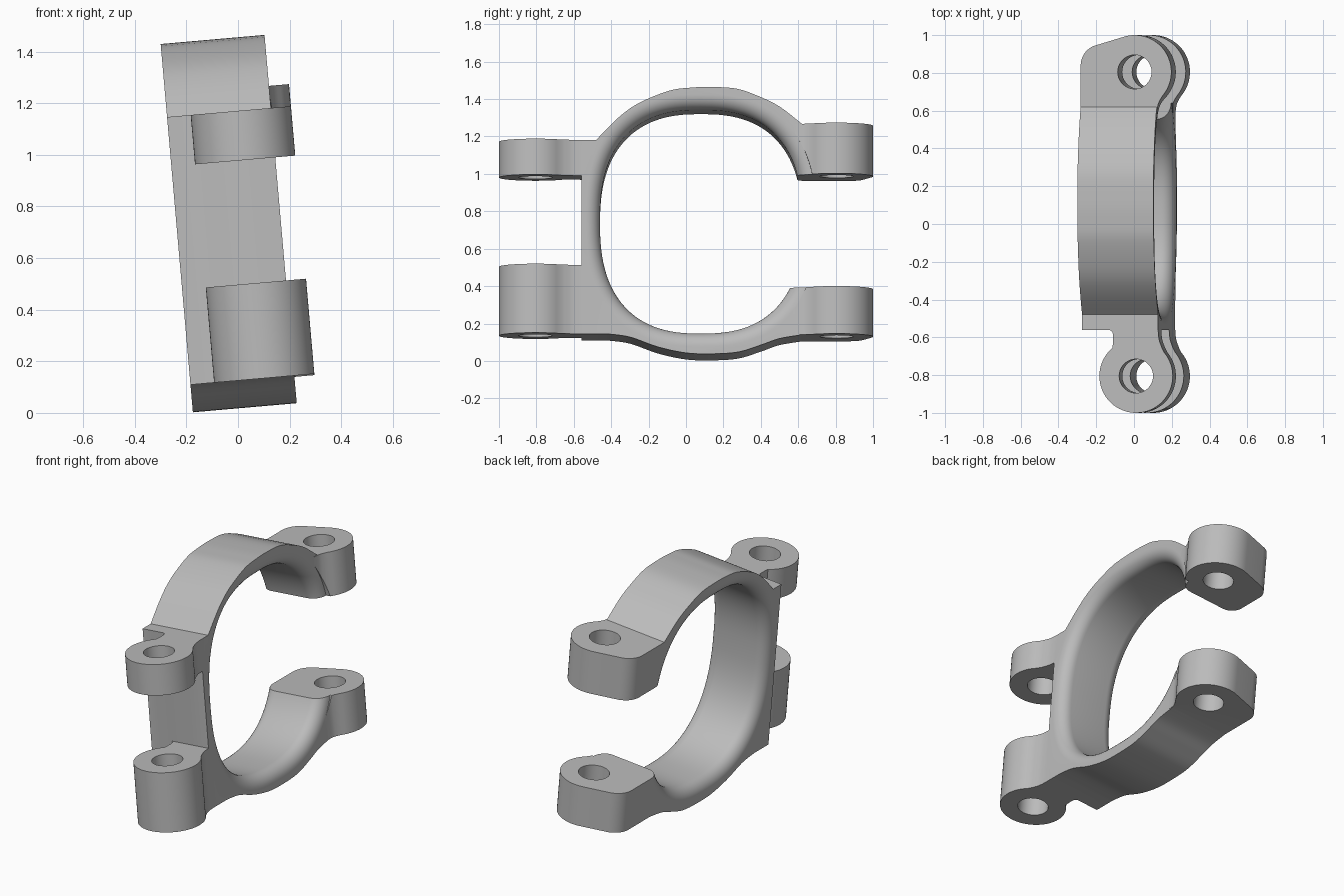
import bpy, bmesh, math
from math import cos, sin, radians, pi

if "Cube" in bpy.data.objects:
    bpy.data.objects.remove(bpy.data.objects["Cube"])

TILT = radians(-5)
LEFT, RIGHT = -0.174, 0.23          # side faces of the band
BOSS_X, BOSS_Y, BOSS_R = 0.113, 0.805, 0.195

grey = bpy.data.materials.new("plain grey")
grey.use_nodes = True
grey.diffuse_color = (0.5, 0.5, 0.5, 1)
grey.node_tree.nodes["Principled BSDF"].inputs["Base Color"].default_value = (0.5, 0.5, 0.5, 1)


def loft(name, rings):
    """Closed solid through rings that all have the same point count."""
    bm = bmesh.new()
    loops = [[bm.verts.new(p) for p in ring] for ring in rings]
    n = len(loops[0])
    for a, b in zip(loops, loops[1:]):
        for i in range(n):
            j = (i + 1) % n
            bm.faces.new((a[i], a[j], b[j], b[i]))
    bm.faces.new(loops[0])
    bm.faces.new(loops[-1])
    bmesh.ops.recalc_face_normals(bm, faces=bm.faces)
    mesh = bpy.data.meshes.new(name)
    bm.to_mesh(mesh)
    bm.free()
    mesh.materials.append(grey)
    ob = bpy.data.objects.new(name, mesh)
    bpy.context.collection.objects.link(ob)
    return ob


def plan_solid(name, outline, low, high):
    return loft(name, [[(x, y, z) for x, y in outline] for z in (low, high)])


def smooth_path(pts, steps=6):
    """Catmull-Rom curve through the points."""
    p = [pts[0]] + pts + [pts[-1]]
    out = []
    for a, b, c, d in zip(p, p[1:], p[2:], p[3:]):
        for s in range(steps):
            t = s / steps
            out.append(tuple(0.5 * (2 * q + (r - o) * t + (2 * o - 5 * q + 4 * r - e) * t * t
                                    + (3 * q - o - 3 * r + e) * t ** 3)
                             for o, q, r, e in zip(a, b, c, d)))
    return out + [pts[-1]]


def arc(cx, cy, r, start, end, n=28):
    angles = [radians(start + (end - start) * i / n) for i in range(n + 1)]
    return [(cx + r * cos(a), cy + r * sin(a)) for a in angles]


def combine(target, other, operation):
    mod = target.modifiers.new("combine", 'BOOLEAN')
    mod.object, mod.operation, mod.solver = other, operation, 'EXACT'
    graph = bpy.context.evaluated_depsgraph_get()
    graph.update()
    mesh = bpy.data.meshes.new_from_object(target.evaluated_get(graph))
    target.modifiers.clear()
    target.data = mesh
    bpy.data.objects.remove(other)


# Band: side outline with a flat front wall and an open back
top = smooth_path([(-0.48, 1.166), (-0.36, 1.287), (-0.25, 1.365), (-0.09, 1.43), (0.02, 1.446),
                   (0.13, 1.45), (0.27, 1.441), (0.39, 1.40), (0.5, 1.345), (0.62, 1.252)])
bottom = smooth_path([(0.62, 0.12), (0.5, 0.1), (0.4, 0.065), (0.28, 0.028), (0.14, 0.018),
                      (0, 0.023), (-0.15, 0.055), (-0.3, 0.108), (-0.42, 0.125)])
notch = [(0.62, 0.98), (0.4, 0.98), (0.4, 0.375), (0.62, 0.375)]
side = [(-0.56, 1.166)] + top + notch + bottom + [(-0.56, 0.125)]
bracket = loft("clamp_bracket", [[(x, y, z) for y, z in side] for x in (LEFT, RIGHT)])

# Front lugs: round bosses on a narrow neck
front = (arc(BOSS_X, -BOSS_Y, BOSS_R, 130, 400, 48)
         + smooth_path([(0.25, -0.655), (0.235, -0.61), (0.23, -0.56)], 4)
         + [(0.23, -0.51), (-0.03, -0.51)]
         + smooth_path([(-0.03, -0.56), (-0.015, -0.57), (-0.009, -0.59), (-0.01, -0.63)], 4))
# Back lugs: flush on one side, round on the other
back = (smooth_path([(0.23, 0.58), (0.237, 0.63), (0.25, 0.66)], 4)
        + arc(BOSS_X, BOSS_Y, BOSS_R, -40, 105)
        + arc(-0.064, 0.84, 0.11, 105, 180, 10) + [(LEFT, 0.58)])
for name, outline, low, high in (("upper_front_lug", front, 0.974, 1.166),
                                 ("lower_front_lug", front, 0.125, 0.495),
                                 ("upper_back_lug", back, 0.98, 1.252),
                                 ("lower_back_lug", back, 0.12, 0.375)):
    combine(bracket, plan_solid(name, outline, low, high), 'UNION')


# Bore with rounded rims on both sides
def bore_ring(x, grow, n=112):
    ring = []
    for i in range(n):
        c, s = cos(2 * pi * i / n), sin(2 * pi * i / n)
        ring.append((x, 0.08 + (0.54 + grow) * math.copysign(abs(c) ** 0.8, c),
                     0.733 + (0.60 + grow) * math.copysign(abs(s) ** 0.8, s)))
    return ring


RIM = 0.075
rim = [(RIM * sin(a), RIM * (1 - cos(a))) for a in (pi / 2 * i / 8 for i in range(9))]
rings = [bore_ring(LEFT - 0.05, RIM)]
rings += [bore_ring(LEFT + RIM - d, g) for d, g in reversed(rim)]
rings += [bore_ring(RIGHT - RIM + d, g) for d, g in rim]
rings += [bore_ring(RIGHT + 0.05, RIM)]
combine(bracket, loft("bore_cutter", rings), 'DIFFERENCE')

# Bolt holes through each pair of lugs
for y in (-BOSS_Y, BOSS_Y):
    hole = arc(BOSS_X, y, 0.09, 0, 350, 35)
    combine(bracket, plan_solid("hole_cutter", hole, -0.2, 1.7), 'DIFFERENCE')

bracket.rotation_euler.y = TILT
bpy.ops.object.select_all(action='DESELECT')
bpy.context.view_layer.objects.active = bracket
bracket.select_set(True)
bpy.ops.object.shade_smooth_by_angle(angle=radians(30))
